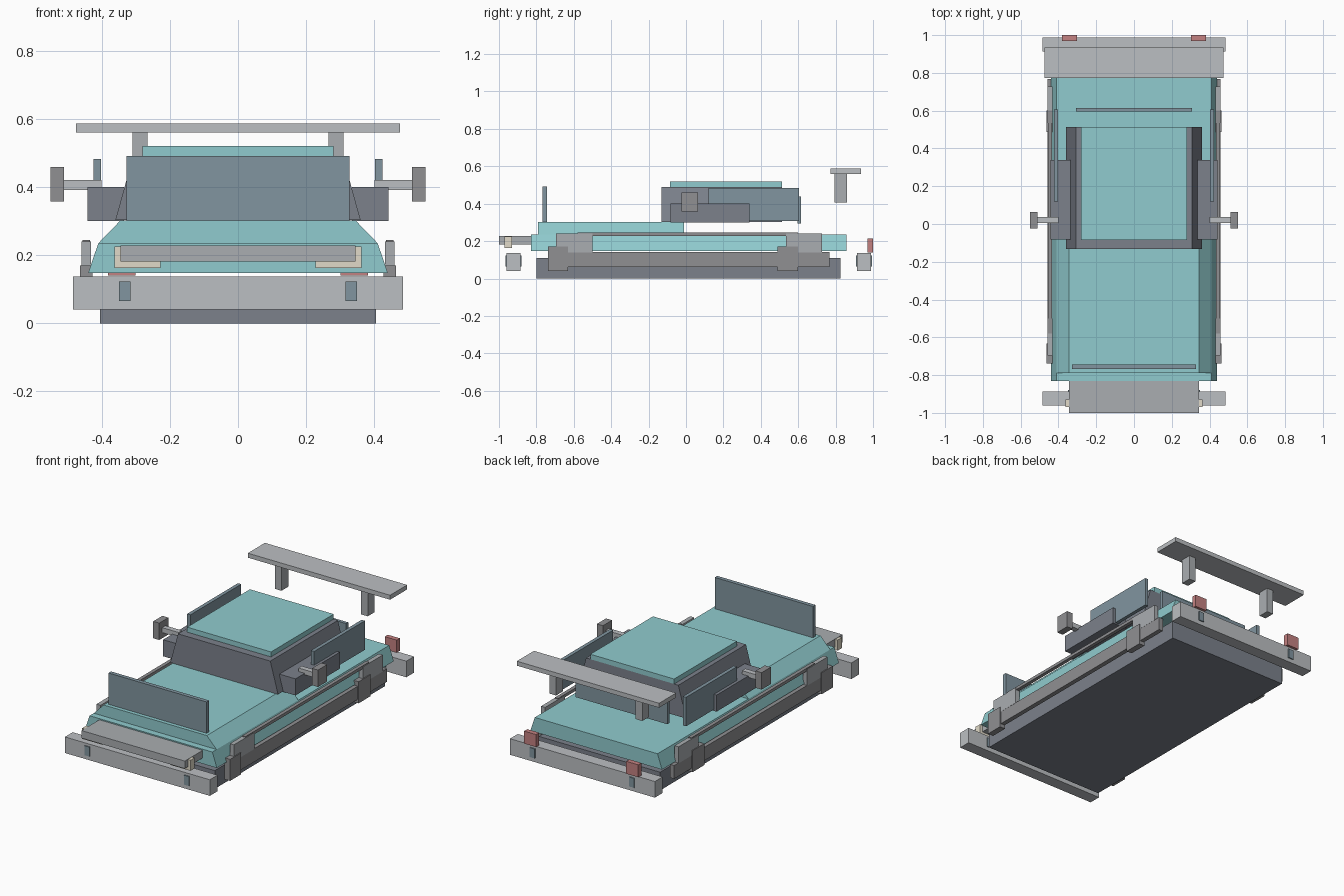
import bpy

if "Cube" in bpy.data.objects:
    bpy.data.objects.remove(bpy.data.objects["Cube"])

COL = {
    "teal": (0.28, 0.60, 0.62, 1), "dark": (0.20, 0.22, 0.26, 1),
    "glass": (0.22, 0.30, 0.35, 1), "grey": (0.40, 0.42, 0.44, 1),
    "light_grey": (0.50, 0.52, 0.54, 1), "charcoal": (0.28, 0.28, 0.29, 1),
    "cream": (0.75, 0.70, 0.58, 1), "red": (0.55, 0.22, 0.22, 1),
}
MATS = {}
for key, rgba in COL.items():
    MATS[key] = bpy.data.materials.new(key)
    MATS[key].diffuse_color = rgba


def prism(name, profile, y, col):
    """Extrude an (x, z) profile along y."""
    n = len(profile)
    verts = [(px, yy, pz) for yy in y for px, pz in profile]
    faces = [tuple(range(n)), tuple(reversed(range(n, 2 * n)))]
    faces += [(i, i + n, (i + 1) % n + n, (i + 1) % n) for i in range(n)]
    me = bpy.data.meshes.new(name)
    me.from_pydata(verts, [], faces)
    me.materials.append(MATS[col])
    ob = bpy.data.objects.new(name, me)
    bpy.context.collection.objects.link(ob)
    return ob


def box(name, x, y, z, col):
    return prism(name, [(x[0], z[0]), (x[1], z[0]), (x[1], z[1]), (x[0], z[1])], y, col)


def centre(name, hx, y, z, col):
    return box(name, (-hx, hx), y, z, col)


def pair(name, x, y, z, col):
    box("right_" + name, x, y, z, col)
    box("left_" + name, (-x[1], -x[0]), y, z, col)


def taper(name, hx0, hx1, y, z, col):
    return prism(name, [(-hx0, z[0]), (hx0, z[0]), (hx1, z[1]), (-hx1, z[1])], y, col)


# Main hull
centre("chassis", 0.405, (-0.80, 0.825), (0, 0.11), "dark")
taper("lower_body", 0.44, 0.41, (-0.83, 0.857), (0.147, 0.235), "teal")
taper("hood", 0.41, 0.345, (-0.79, -0.01), (0.235, 0.302), "teal")

# Cabin, roof and glass panels
taper("cabin", 0.36, 0.308, (-0.132, 0.513), (0.303, 0.49), "dark")
centre("roof", 0.28, (-0.085, 0.513), (0.49, 0.52), "teal")
centre("windshield", 0.328, (-0.767, -0.743), (0.302, 0.491), "glass")
centre("rear_window", 0.306, (0.595, 0.615), (0.293, 0.438), "glass")
pair("side_window", (0.402, 0.424), (0.12, 0.605), (0.308, 0.483), "glass")
pair("door_block", (0.335, 0.442), (-0.083, 0.34), (0.30, 0.40), "dark")

# Mirrors
pair("mirror_arm", (0.40, 0.51), (0.005, 0.037), (0.391, 0.421), "light_grey")
pair("mirror", (0.51, 0.55), (-0.023, 0.064), (0.357, 0.459), "charcoal")

# Rear wing
centre("wing", 0.475, (0.772, 0.935), (0.56, 0.587), "light_grey")
pair("wing_support", (0.266, 0.31), (0.795, 0.86), (0.407, 0.56), "grey")

# Bumpers with guards
for end, y in (("front", (-0.96, -0.886)), ("rear", (0.914, 0.988))):
    centre(end + "_bumper", 0.484, y, (0.04, 0.137), "light_grey")
    pair(end + "_bumper_guard", (0.315, 0.349), (y[0] - 0.006, y[1] + 0.006),
         (0.065, 0.122), "glass")

# Grille and lamps
centre("grille", 0.345, (-1.0, -0.825), (0.182, 0.228), "grey")
pair("headlight", (0.227, 0.362), (-0.97, -0.93), (0.162, 0.226), "cream")
pair("taillight", (0.301, 0.381), (0.97, 1.0), (0.14, 0.215), "red")

# Side trim: sill, fenders, upper rail and corner blocks
pair("side_skirt", (0.43, 0.458), (-0.737, 0.767), (0.062, 0.142), "charcoal")
pair("front_fender", (0.432, 0.459), (-0.695, -0.50), (0.14, 0.24), "grey")
pair("rear_fender", (0.432, 0.459), (0.535, 0.727), (0.14, 0.24), "grey")
pair("side_rail", (0.434, 0.456), (-0.58, 0.60), (0.227, 0.245), "charcoal")
pair("front_wheel_block", (0.427, 0.464), (-0.738, -0.632), (0.04, 0.17), "charcoal")
pair("rear_wheel_block", (0.427, 0.464), (0.488, 0.60), (0.04, 0.17), "charcoal")

for m in bpy.data.materials:
    if m.users and not m.is_grease_pencil:
        m.use_nodes = True
        m.node_tree.nodes["Principled BSDF"].inputs["Base Color"].default_value = m.diffuse_color
